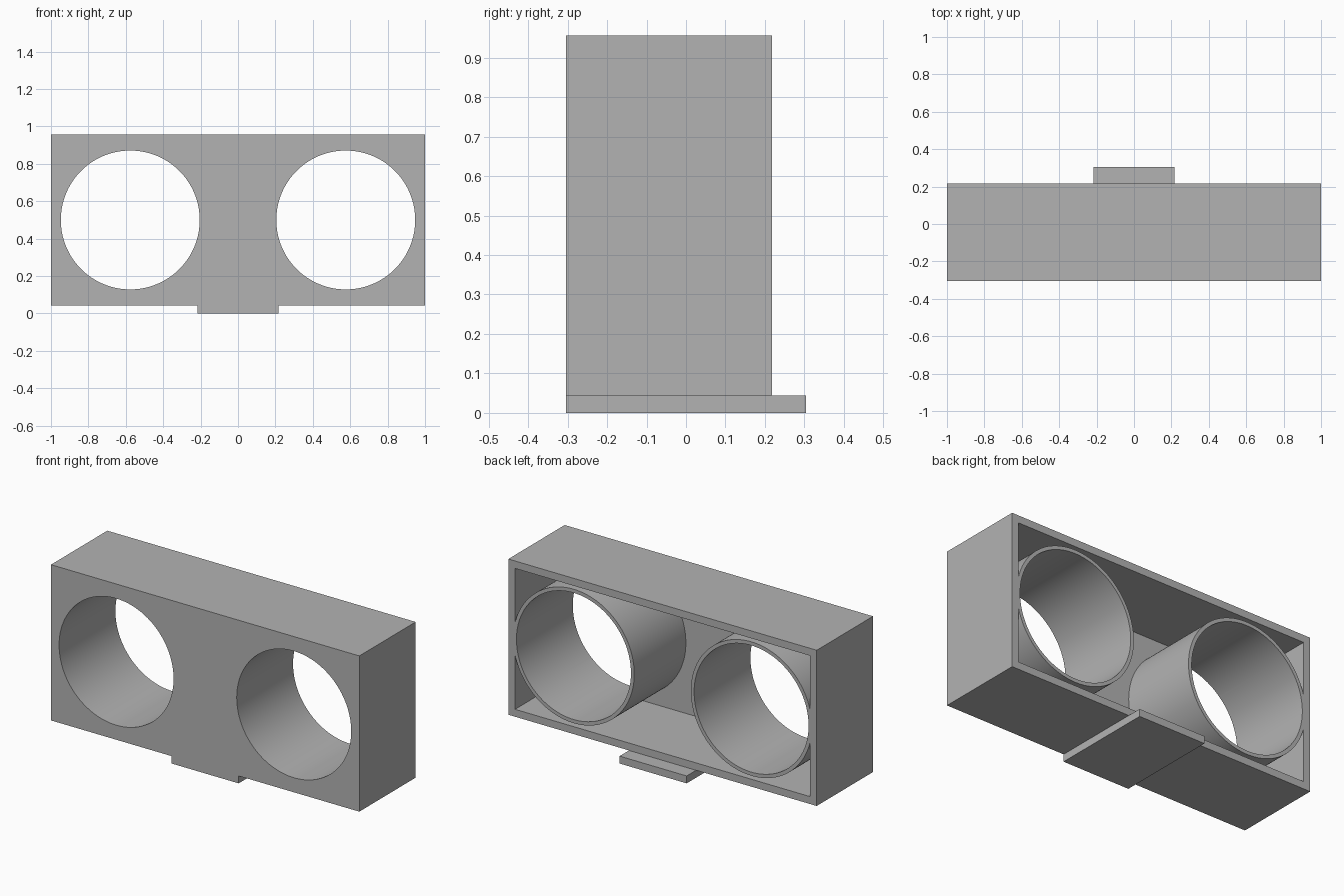
import bpy
import math

if "Cube" in bpy.data.objects:
    bpy.data.objects.remove(bpy.data.objects["Cube"], do_unlink=True)

U = 1 / 23                      # wall thickness, the module for every size
FRONT, BACK = -7 * U, 5 * U     # depth of the housing
BASE, TOP = U, 22 * U           # height of the housing
MID_Z = (BASE + TOP) / 2
HOLE_X, BORE, TUBE = 13.25 * U, 8.54 * U, 9.03 * U

grey = bpy.data.materials.new("plain grey")
grey.use_nodes = True
grey.diffuse_color = (0.45, 0.45, 0.45, 1)
grey.node_tree.nodes["Principled BSDF"].inputs["Base Color"].default_value = grey.diffuse_color


def box(name, half_x, y0, y1, z0, z1):
    bpy.ops.mesh.primitive_cube_add(size=1, location=(0, (y0 + y1) / 2, (z0 + z1) / 2))
    ob = bpy.context.object
    ob.name = name
    ob.scale = (2 * half_x, y1 - y0, z1 - z0)
    bpy.ops.object.transform_apply(location=True, rotation=True, scale=True)
    ob.data.materials.append(grey)
    return ob


def cylinder(name, x, radius, y0, y1):
    bpy.ops.mesh.primitive_cylinder_add(vertices=128, radius=radius, depth=y1 - y0,
                                        location=(x, (y0 + y1) / 2, MID_Z),
                                        rotation=(math.pi / 2, 0, 0))
    ob = bpy.context.object
    ob.name = name
    bpy.ops.object.transform_apply(location=True, rotation=True, scale=True)
    ob.data.materials.append(grey)
    return ob


def combine(target, other, operation):
    mod = target.modifiers.new(operation.lower(), "BOOLEAN")
    mod.operation = operation
    mod.solver = "EXACT"
    mod.object = other
    bpy.ops.object.select_all(action="DESELECT")
    bpy.context.view_layer.objects.active = target
    target.select_set(True)
    bpy.ops.object.modifier_apply(modifier=mod.name)
    bpy.data.objects.remove(other, do_unlink=True)


# Housing: a box open at the back
housing = box("housing", 1, FRONT, BACK, BASE, TOP)
combine(housing, box("cavity", 1 - U, FRONT + U, BACK + U, BASE + U, TOP - U), "DIFFERENCE")

# Two tubes running from the front plate to the back rim
for side in (-1, 1):
    combine(housing, cylinder("tube", side * HOLE_X, TUBE, FRONT + U / 2, BACK), "UNION")
for side in (-1, 1):
    combine(housing, cylinder("bore", side * HOLE_X, BORE, FRONT - U, BACK + U), "DIFFERENCE")

# Mounting tab under the middle, reaching out behind
combine(housing, box("mounting_tab", 5 * U, FRONT, 7 * U, 0, BASE), "UNION")

bpy.ops.object.select_all(action="DESELECT")
bpy.context.view_layer.objects.active = housing
housing.select_set(True)
bpy.ops.object.shade_smooth_by_angle(angle=math.radians(30))
